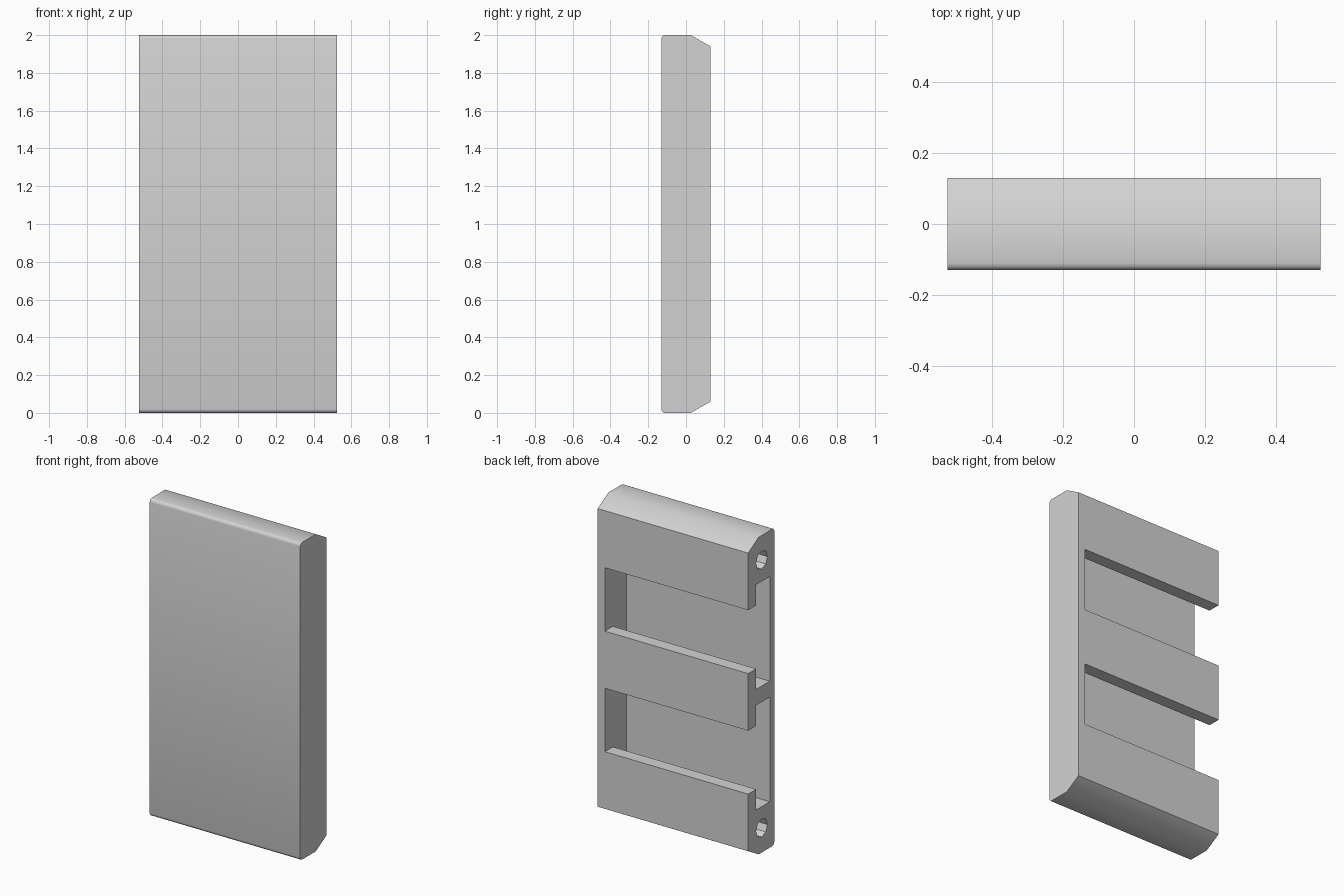
import bpy, bmesh, math

if "Cube" in bpy.data.objects:
    bpy.data.objects.remove(bpy.data.objects["Cube"])

HALF_W = 0.525      # half width along x
HALF_D = 0.13       # half depth along y

grey = bpy.data.materials.new("light_grey")
grey.diffuse_color = (0.65, 0.65, 0.65, 1)
grey.use_nodes = True
grey.node_tree.nodes["Principled BSDF"].inputs["Base Color"].default_value = grey.diffuse_color


def prism(name, profile, x0, x1):
    """Extrude a (y, z) profile from x0 to x1."""
    bm = bmesh.new()
    face = bm.faces.new([bm.verts.new((x0, y, z)) for y, z in profile])
    ext = bmesh.ops.extrude_face_region(bm, geom=[face])
    verts = [g for g in ext["geom"] if isinstance(g, bmesh.types.BMVert)]
    bmesh.ops.translate(bm, vec=(x1 - x0, 0, 0), verts=verts)
    bmesh.ops.recalc_face_normals(bm, faces=bm.faces[:])
    mesh = bpy.data.meshes.new(name)
    bm.to_mesh(mesh)
    bm.free()
    mesh.materials.append(grey)
    obj = bpy.data.objects.new(name, mesh)
    bpy.context.collection.objects.link(obj)
    return obj


# Panel side profile: rounded front corners, wide bevels at the back
r = 0.02
upper = [(HALF_D, 1.94), (0.025, 2.0)]
for i in range(4):
    a = math.radians(90 + 30 * i)
    upper.append((-HALF_D + r + r * math.cos(a), 2 - r + r * math.sin(a)))
lower = [(y, 2 - z) for y, z in reversed(upper)]
panel = prism("panel", upper + lower, -HALF_W, HALF_W)

cutters = []

# Two T-shaped slots, open at the left end and at the back
LIP, FLOOR = 0.05, -0.085
for zc in (0.62, 1.38):
    half = [(0.2, 0.2), (LIP, 0.2), (LIP, 0.33), (FLOOR, 0.33)]
    tee = [(y, zc + h) for y, h in half] + [(y, zc - h) for y, h in reversed(half)]
    cutters.append(prism("slot_cutter", tee, -0.7, 0.475))

# Two screw holes in the left end
for zc in (0.155, 1.845):
    ring = [(-0.005 + 0.057 * math.cos(math.tau * i / 8),
             zc + 0.057 * math.sin(math.tau * i / 8)) for i in range(8)]
    cutters.append(prism("hole_cutter", ring, -0.7, -0.2))

# Cut the panel, then remove the cutters
bpy.context.view_layer.objects.active = panel
panel.select_set(True)
for cutter in cutters:
    cutter.hide_render = True
    mod = panel.modifiers.new("cut", "BOOLEAN")
    mod.operation = "DIFFERENCE"
    mod.solver = "EXACT"
    mod.object = cutter
    bpy.ops.object.modifier_apply(modifier=mod.name)
for cutter in cutters:
    bpy.data.objects.remove(cutter, do_unlink=True)

bpy.ops.object.shade_smooth_by_angle(angle=math.radians(35))
